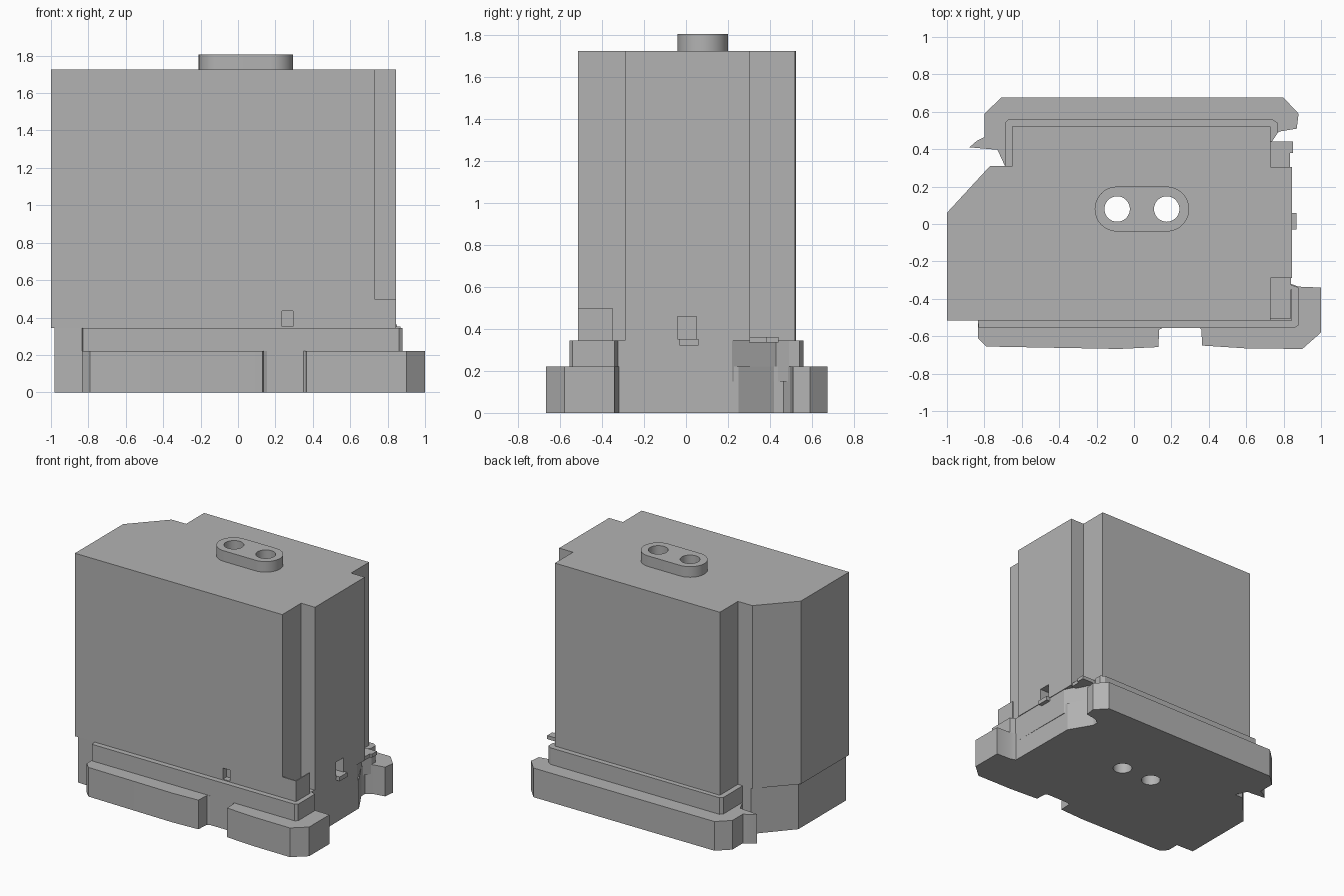
import bpy, bmesh, math

cube = bpy.data.objects.get("Cube")
if cube:
    bpy.data.objects.remove(cube, do_unlink=True)

grey = bpy.data.materials.new("plain grey")
grey.use_nodes = True
grey.diffuse_color = (0.45, 0.45, 0.45, 1)
grey.node_tree.nodes["Principled BSDF"].inputs["Base Color"].default_value = grey.diffuse_color


def prism(name, outline, bottom, top):
    """Extrude a closed plan outline between two heights."""
    bm = bmesh.new()
    face = bm.faces.new([bm.verts.new((x, y, bottom)) for x, y in outline])
    up = bmesh.ops.extrude_face_region(bm, geom=[face])["geom"]
    bmesh.ops.translate(bm, vec=(0, 0, top - bottom),
                        verts=[v for v in up if isinstance(v, bmesh.types.BMVert)])
    bmesh.ops.recalc_face_normals(bm, faces=bm.faces)
    mesh = bpy.data.meshes.new(name)
    bm.to_mesh(mesh)
    bm.free()
    mesh.materials.append(grey)
    obj = bpy.data.objects.new(name, mesh)
    bpy.context.collection.objects.link(obj)
    return obj


def box(name, x0, x1, y0, y1, z0, z1):
    return prism(name, [(x0, y0), (x1, y0), (x1, y1), (x0, y1)], z0, z1)


def arc(cx, cy, r, start, end, steps):
    angles = [math.radians(start + (end - start) * i / steps) for i in range(steps + 1)]
    return [(cx + r * math.cos(a), cy + r * math.sin(a)) for a in angles]


def cut(obj, cutter):
    mod = obj.modifiers.new("cut", "BOOLEAN")
    mod.operation, mod.solver, mod.object = "DIFFERENCE", "EXACT", cutter
    bpy.context.view_layer.objects.active = obj
    bpy.ops.object.modifier_apply(modifier=mod.name)


# Tall housing with notched corners and one slanted corner
body = prism("housing", [
    (-1, -.515), (.73, -.515), (.73, -.29), (.845, -.29), (.845, .305), (.73, .305),
    (.73, .52), (-.65, .525), (-.65, .31), (-.77, .31), (-1, .06)], .345, 1.725)

# Stepped collar between the housing and the foot
collar = prism("collar", [
    (-.98, -.51), (-.835, -.515), (-.83, -.555), (.86, -.555), (.88, -.54), (.88, -.34),
    (.84, -.325), (.84, .22), (.73, .43), (.77, .49), (.77, .54), (.74, .56),
    (-.67, .56), (-.69, .54), (-.69, .31), (-.76, .31), (-.98, .06)], .15, .345)

# Wide foot with a gap in the front rim and a hook at the back
foot = prism("foot", [
    (-.98, -.51), (-.835, -.515), (-.835, -.61), (-.79, -.655), (-.08, -.668), (.13, -.658),
    (.135, -.565), (.155, -.555), (.35, -.555), (.36, -.565), (.365, -.65), (.6, -.665),
    (.9, -.668), (1, -.58), (1, -.34), (.88, -.335), (.84, -.32), (.835, .25),
    (.735, .42), (.735, .465), (.78, .495), (.87, .51), (.88, .59), (.8, .675),
    (-.71, .675), (-.8, .59), (-.8, .465), (-.84, .445), (-.88, .41), (-.73, .397),
    (-.69, .31), (-.76, .31), (-.98, .06)], 0, .22)

# Raised oval on top
boss = prism("top_boss", arc(.175, .08, .12, -90, 90, 24) + arc(-.09, .08, .12, 90, 270, 24),
             1.72, 1.805)

# Two bores running right through
for x in (-.09, .175):
    bore = prism("bore_cutter", arc(x, .08, .068, 0, 360, 32)[:-1], -.1, 1.9)
    for part in (body, collar, foot, boss):
        cut(part, bore)
    bpy.data.objects.remove(bore, do_unlink=True)

# Small pockets in the front and right walls
for extent in ((.235, .295, -.6, -.47, .352, .435), (.77, .9, -.04, .05, .352, .46)):
    pocket = box("pocket_cutter", *extent)
    cut(body, pocket)
    bpy.data.objects.remove(pocket, do_unlink=True)

# Thin walls of the open cup in the front corner
box("cup_front_wall", .72, .845, -.515, -.505, .34, .5)
box("cup_side_wall", .836, .845, -.515, -.35, .34, .5)

# Side ledges
box("window_tab", .83, .87, -.03, .06, .32, .352)
prism("back_corner_ledge", [(.72, .30), (.835, .30), (.835, .38), (.85, .38), (.85, .44), (.72, .44)],
      .335, .362)

for part in (body, collar, foot, boss):
    bpy.ops.object.select_all(action="DESELECT")
    part.select_set(True)
    bpy.context.view_layer.objects.active = part
    bpy.ops.object.shade_smooth_by_angle(angle=math.radians(20))
